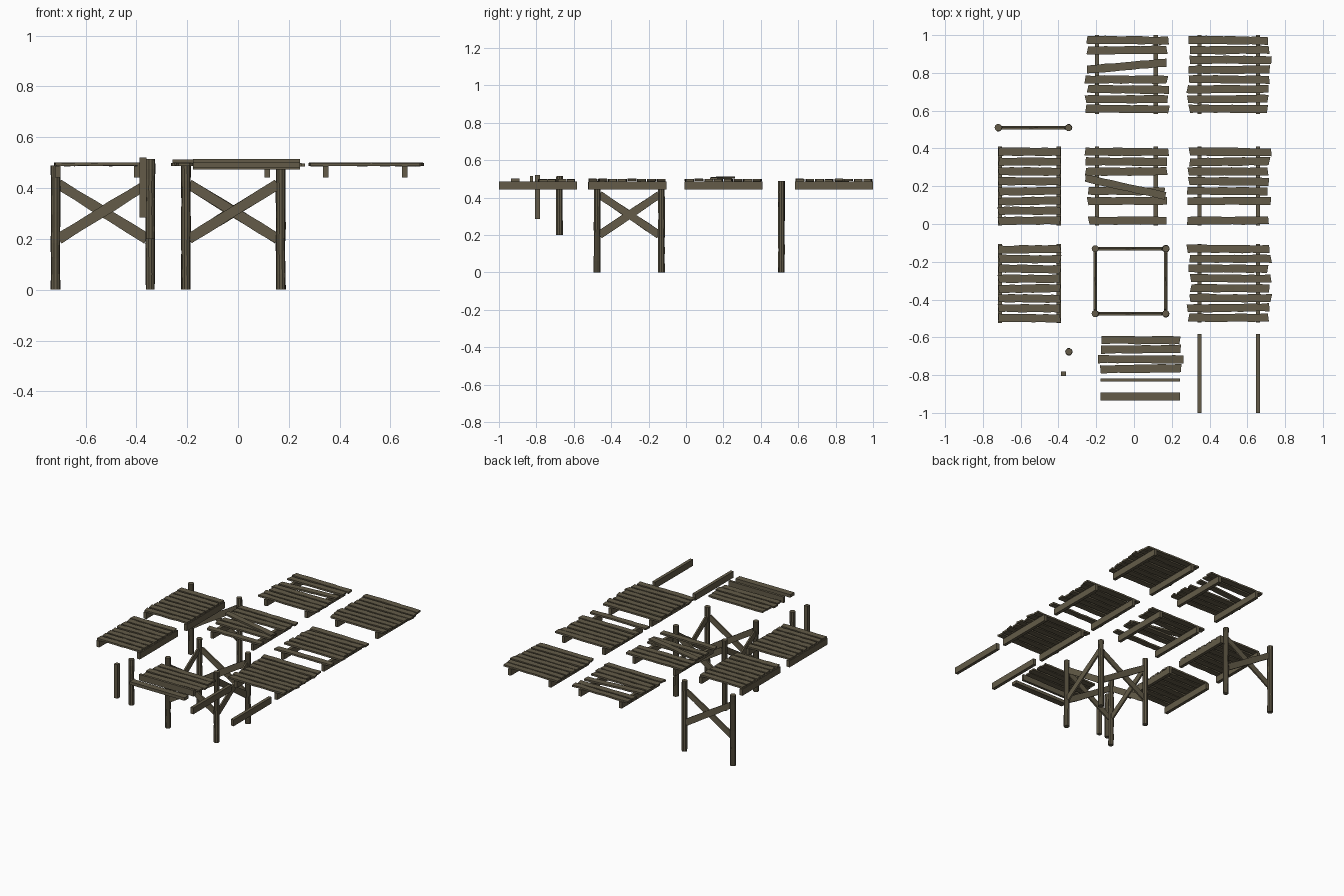
import bpy, bmesh, math, random
from mathutils import Vector, Matrix

if "Cube" in bpy.data.objects:
    bpy.data.objects.remove(bpy.data.objects["Cube"])

random.seed(7)
wood = bpy.data.materials.new("weathered wood")
wood.diffuse_color = (0.125, 0.105, 0.065, 1)
wood.use_nodes = True
wood.node_tree.nodes["Principled BSDF"].inputs["Base Color"].default_value = wood.diffuse_color


def jit(a):
    return random.uniform(-a, a)


def skin(bm, rings):
    """Join a row of equal-sided rings into a capped solid."""
    loops = [[bm.verts.new(p) for p in r] for r in rings]
    n = len(loops[0])
    for a, b in zip(loops, loops[1:]):
        for i in range(n):
            bm.faces.new((a[i], a[(i + 1) % n], b[(i + 1) % n], b[i]))
    bm.faces.new(loops[0][::-1])
    bm.faces.new(loops[-1])


def finish(name, bm):
    bmesh.ops.recalc_face_normals(bm, faces=bm.faces)
    me = bpy.data.meshes.new(name)
    bm.to_mesh(me)
    bm.free()
    me.materials.append(wood)
    ob = bpy.data.objects.new(name, me)
    bpy.context.collection.objects.link(ob)
    return ob


def rough_plank(bm, x0, x1, y, z, w=0.042, t=0.012, yaw=0.0, pitch=0.0):
    """Plank along x with chipped long edges and skewed ends."""
    c = Vector(((x0 + x1) / 2, y, z))
    m = Matrix.Translation(c) @ Matrix.Rotation(yaw, 4, 'Z') @ Matrix.Rotation(pitch, 4, 'Y')
    half, n, bow = (x1 - x0) / 2, 9, jit(0.003)
    s0, s1 = jit(0.005), jit(0.005)
    rings = []
    for i in range(n + 1):
        f = i / n
        x = -half + 2 * half * f
        skew = s0 * (1 - f) + s1 * f
        mid = bow * (2 * f - 1)
        lo, hi = mid - w / 2 + jit(0.002), mid + w / 2 + jit(0.002)
        dz = jit(0.0008)
        rings.append([m @ Vector(p) for p in (
            (x - skew, lo, -t / 2 + dz), (x + skew, hi, -t / 2 + dz),
            (x + skew, hi, t / 2 + dz), (x - skew, lo, t / 2 + dz))])
    skin(bm, rings)


def box(bm, x0, x1, y0, y1, z0, z1):
    skin(bm, [[(x0, y0, z), (x1, y0, z), (x1, y1, z), (x0, y1, z)] for z in (z0, z1)])


def pole(bm, x, y, z0, z1, r=0.0185, sides=10):
    """Slightly knotty round post."""
    rings = []
    for i in range(9):
        f = i / 8
        rr, cx, cy = r + jit(0.0012), x + jit(0.001), y + jit(0.001)
        rings.append([(cx + rr * math.cos(2 * math.pi * k / sides),
                       cy + rr * math.sin(2 * math.pi * k / sides),
                       z0 + (z1 - z0) * f) for k in range(sides)])
    skin(bm, rings)


def brace(bm, p, q, h=0.041, t=0.011):
    """Flat diagonal board from p to q."""
    p, q = Vector(p), Vector(q)
    d = (q - p).normalized()
    side = d.cross(Vector((0, 0, 1))).normalized()
    up = side.cross(d)
    rings = []
    for i in range(6):
        c = p.lerp(q, i / 5)
        hh = h / 2 + jit(0.0015)
        rings.append([c + side * a * t / 2 + up * b * hh
                      for a, b in ((-1, -1), (1, -1), (1, 1), (-1, 1))])
    skin(bm, rings)


def cross_brace(name, a, b):
    """X bracing between two post positions."""
    bm = bmesh.new()
    d = Vector((b[0] - a[0], b[1] - a[1], 0)).normalized()
    n = Vector((-d.y, d.x, 0)) * 0.004
    for s, za, zb in ((1, 0.415, 0.2), (-1, 0.2, 0.415)):
        brace(bm, Vector((*a, za)) + d * 0.012 + n * s,
              Vector((*b, zb)) - d * 0.012 + n * s)
    finish(name, bm)


def joists(name, xs, y0):
    bm = bmesh.new()
    for x in xs:
        box(bm, x - 0.011, x + 0.011, y0, y0 + 0.417, 0.442, 0.486)
    finish(name, bm)


def deck(name, x0, x1, xs, y0, skip=(), ragged=0.011):
    """Walkway section: two joists carrying eight plank slots."""
    joists(name + "_joists", xs, y0)
    bm = bmesh.new()
    for i in range(8):
        if i not in skip:
            rough_plank(bm, x0 + jit(ragged), x1 + jit(ragged),
                        y0 + 0.417 - 0.027 - i * 0.052, 0.493 + jit(0.001))
    finish(name + "_planks", bm)


# Wide decks, right column, plus bare joists
right_x, mid_x = (0.346, 0.656), (-0.196, 0.115)
deck("back_right_deck", 0.292, 0.717, right_x, 0.583)
deck("middle_right_deck", 0.292, 0.717, right_x, -0.008, skip=(6,))
deck("front_right_deck", 0.292, 0.717, right_x, -0.522)
joists("bare_joists", right_x, -1.0)

# Broken decks, middle column
deck("broken_back_deck", -0.255, 0.175, mid_x, 0.583, skip=(2, 3))
deck("broken_middle_deck", -0.25, 0.172, mid_x, -0.008, skip=(3, 6))
bm = bmesh.new()
rough_plank(bm, -0.25, 0.172, 0.836, 0.493, yaw=0.1)
finish("slipped_plank", bm)
bm = bmesh.new()
rough_plank(bm, -0.263, 0.172, 0.196, 0.505, w=0.04, yaw=-0.22, pitch=0.01)
finish("fallen_plank", bm)

# Narrow decks, left column
for nm, y in (("left_middle_deck", -0.008), ("left_front_deck", -0.524)):
    deck(nm, -0.717, -0.39, (-0.709, -0.398), y, ragged=0.002)

# Four-post trestle with bracing on every side
corners = [(-0.205, -0.475), (0.168, -0.475), (0.168, -0.131), (-0.205, -0.131)]
for i, c in enumerate(corners):
    bm = bmesh.new()
    pole(bm, *c, 0, 0.488)
    finish("trestle_post_%d" % i, bm)
    cross_brace("trestle_brace_%d" % i, c, corners[(i + 1) % 4])

# Two-post frame
ends = [(-0.718, 0.51), (-0.346, 0.51)]
for i, c in enumerate(ends):
    bm = bmesh.new()
    pole(bm, *c, 0, 0.488)
    finish("frame_post_%d" % i, bm)
cross_brace("frame_brace", *ends)

# Loose posts
bm = bmesh.new()
pole(bm, -0.345, -0.677, 0.2, 0.515)
finish("loose_round_post", bm)
bm = bmesh.new()
box(bm, -0.387, -0.361, -0.806, -0.78, 0.284, 0.52)
finish("loose_square_post", bm)

# Loose planks and beams
bm = bmesh.new()
for x0, x1, y in ((-0.172, 0.243, -0.615), (-0.175, 0.247, -0.663),
                  (-0.19, 0.262, -0.716), (-0.178, 0.25, -0.766)):
    rough_plank(bm, x0, x1, y, 0.492)
finish("loose_planks", bm)
bm = bmesh.new()
box(bm, -0.177, 0.244, -0.834, -0.817, 0.472, 0.514)
finish("loose_beam_on_edge", bm)
bm = bmesh.new()
box(bm, -0.177, 0.244, -0.935, -0.891, 0.481, 0.502)
finish("loose_flat_beam", bm)
